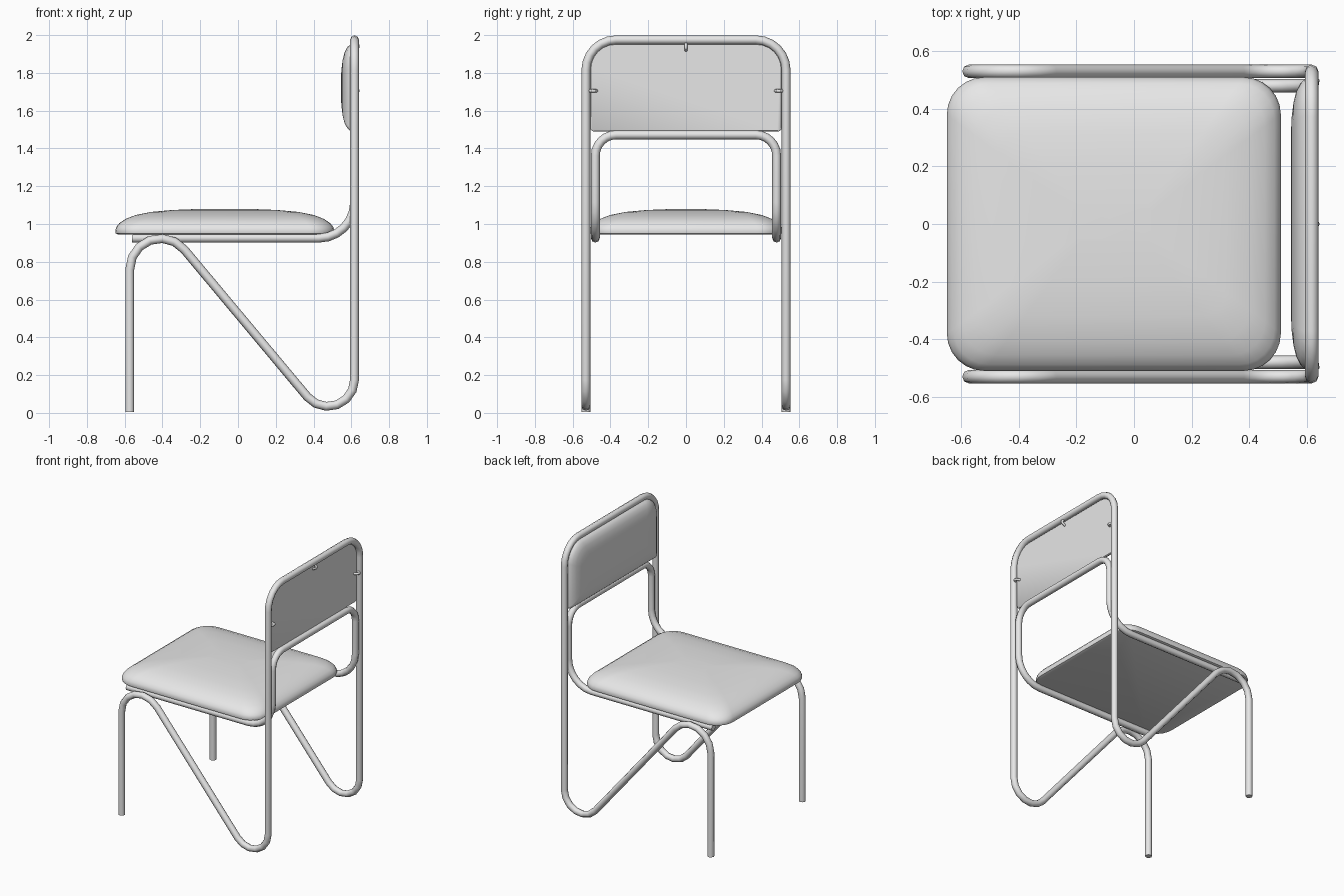
import bpy, math
from mathutils import Vector

cube = bpy.data.objects.get("Cube")
if cube:
    bpy.data.objects.remove(cube)

GREY = (0.8, 0.8, 0.8, 1)
mat = bpy.data.materials.new("plain grey")
mat.use_nodes = True
mat.diffuse_color = GREY
mat.node_tree.nodes["Principled BSDF"].inputs["Base Color"].default_value = GREY


def smooth(ob, angle):
    bpy.ops.object.select_all(action="DESELECT")
    ob.select_set(True)
    bpy.context.view_layer.objects.active = ob
    if ob.type == "CURVE":
        bpy.ops.object.convert(target="MESH")
    bpy.ops.object.shade_smooth_by_angle(angle=math.radians(angle))


def fillet(corners, steps=6):
    """Round each (point, tangent length) corner with a circular arc."""
    out = []
    for i, (p, t) in enumerate(corners):
        p = Vector(p)
        if t == 0:
            out.append(p)
            continue
        a = (Vector(corners[i - 1][0]) - p).normalized()
        b = (Vector(corners[i + 1][0]) - p).normalized()
        half = a.angle(b) / 2
        radius = t * math.tan(half)
        axis = (a + b).normalized()
        centre = p + axis * t / math.cos(half)
        side = (b - a).normalized()
        sweep = math.pi / 2 - half
        for k in range(steps + 1):
            w = sweep * (2 * k / steps - 1)
            out.append(centre + radius * (side * math.sin(w) - axis * math.cos(w)))
    return out


def tube(name, points, radius):
    cu = bpy.data.curves.new(name, "CURVE")
    cu.dimensions = "3D"
    cu.bevel_depth = radius
    cu.bevel_resolution = 2
    cu.use_fill_caps = True
    sp = cu.splines.new("POLY")
    sp.points.add(len(points) - 1)
    for q, p in zip(sp.points, points):
        q.co = (*p, 1)
    ob = bpy.data.objects.new(name, cu)
    bpy.context.collection.objects.link(ob)
    cu.materials.append(mat)
    smooth(ob, 50)
    return ob


def mirrored_tube(name, half, radius):
    """Sweep a loop from the +y side across to its mirror on the -y side."""
    other = [((p[0], -p[1], p[2]), t) for p, t in reversed(half)]
    return tube(name, fillet(half + other), radius)


def outline(hu, hv, r_top, r_low, steps=6):
    """Rounded rectangle with separate radii for its +v and -v corners."""
    pts = []
    for i, (su, sv) in enumerate(((1, 1), (-1, 1), (-1, -1), (1, -1))):
        r = r_top if sv > 0 else r_low
        for k in range(steps + 1):
            w = math.pi / 2 * (i + k / steps)
            pts.append((su * (hu - r) + r * math.cos(w), sv * (hv - r) + r * math.sin(w)))
    return pts


def cushion(name, hu, hv, r_top, r_low, rings, place):
    """Loft outlines of (inset, height) and cap both ends."""
    verts, faces = [], []
    for inset, h in rings:
        s = min((hu - inset) / hu, (hv - inset) / hv)
        verts += [place(u, v, h) for u, v in
                  outline(hu - inset, hv - inset, r_top * s, r_low * s)]
    n = len(verts) // len(rings)
    for j in range(len(rings) - 1):
        for i in range(n):
            k = (i + 1) % n
            faces.append((j * n + i, j * n + k, (j + 1) * n + k, (j + 1) * n + i))
    faces.append(tuple(reversed(range(n))))
    faces.append(tuple(range(len(verts) - n, len(verts))))
    me = bpy.data.meshes.new(name)
    me.from_pydata(verts, [], faces)
    me.materials.append(mat)
    ob = bpy.data.objects.new(name, me)
    bpy.context.collection.objects.link(ob)
    smooth(ob, 50)
    return ob


# Outer frame: front leg, sloping brace, rear upright and top rail in one tube
BACK = 0.617
mirrored_tube("outer_frame", [
    ((-0.573, 0.53, 0.005), 0),
    ((-0.573, 0.53, 1.21), 0.45),
    ((BACK, 0.53, -0.214), 0.39),
    ((BACK, 0.53, 1.975), 0.16)], 0.0235)

# Inner frame: seat rails bending up into the lower back rail
mirrored_tube("seat_frame", [
    ((-0.56, 0.48, 0.925), 0),
    ((BACK, 0.48, 0.925), 0.19),
    ((BACK, 0.48, 1.472), 0.11)], 0.0235)

# Seat cushion: flat below, domed above
cushion("seat", 0.58, 0.51, 0.13, 0.13,
        [(0.015, 0.945), (0.003, 0.95), (0, 0.965), (0.006, 0.985), (0.022, 1.005),
         (0.055, 1.027), (0.11, 1.048), (0.19, 1.064), (0.3, 1.074), (0.45, 1.08)],
        lambda u, v, h: (u - 0.07, v, h))

# Backrest: flat behind, domed towards the sitter, rounded at its top corners
cushion("backrest", 0.507, 0.232, 0.13, 0.02,
        [(0.004, 0), (0, 0.006), (0.004, 0.018), (0.018, 0.034),
         (0.045, 0.048), (0.085, 0.058), (0.14, 0.065), (0.2, 0.067)],
        lambda u, v, h: (0.612 - h, -u, 1.722 + v))

# Small hooks holding the backrest to the frame
for name, sign in (("left_hook", 1), ("right_hook", -1)):
    tube(name, [Vector((BACK, sign * 0.515, 1.705)), Vector((0.636, sign * 0.498, 1.705)),
                Vector((0.634, sign * 0.484, 1.705)), Vector((0.608, sign * 0.474, 1.705))], 0.009)
tube("top_hook", [Vector((BACK, 0, 1.965)), Vector((0.636, 0, 1.945)),
                  Vector((0.634, 0, 1.932)), Vector((0.608, 0, 1.92))], 0.009)
